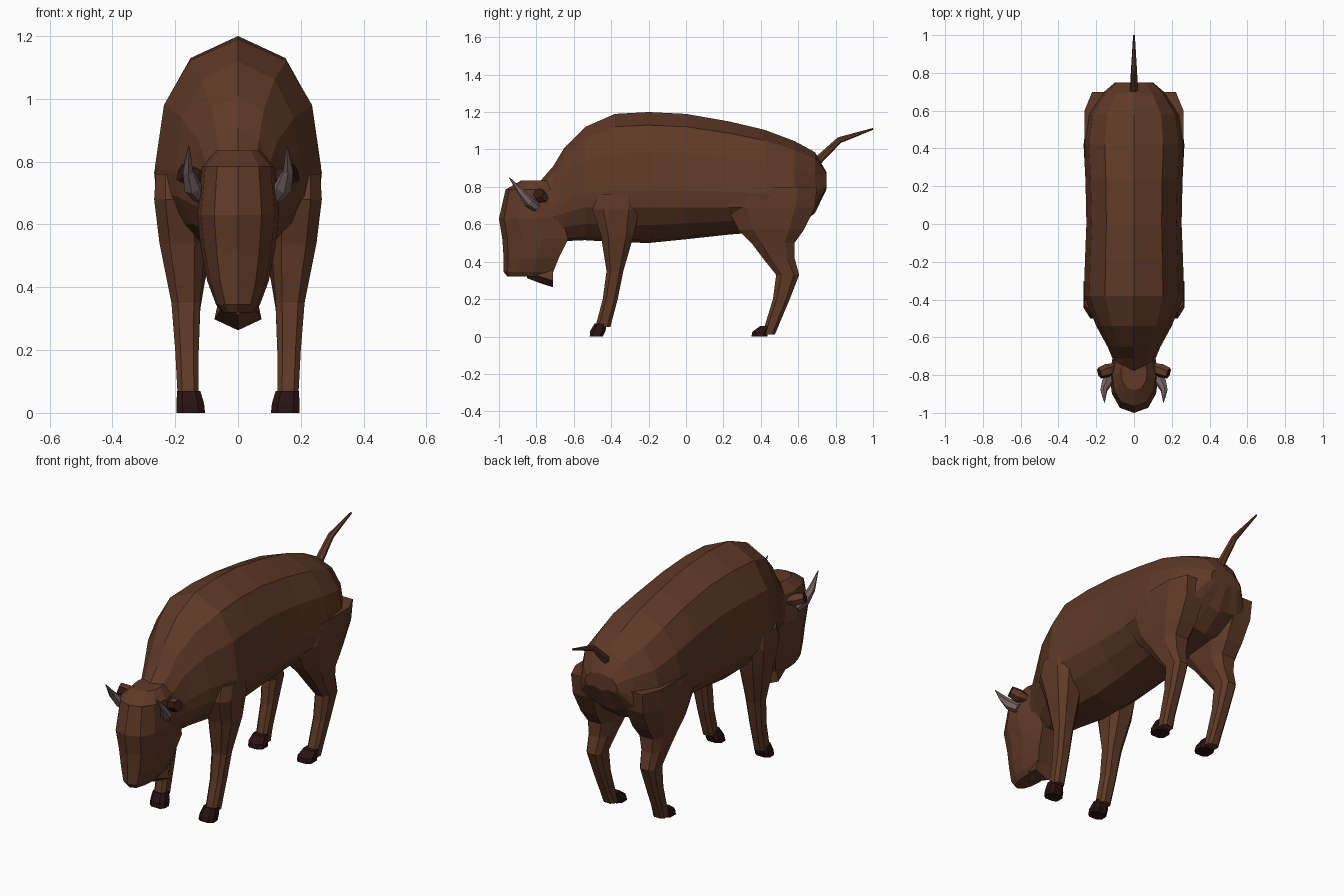
import bpy, bmesh, math
from mathutils import Vector

if "Cube" in bpy.data.objects:
    bpy.data.objects.remove(bpy.data.objects["Cube"])


def material(name, rgb):
    m = bpy.data.materials.new(name)
    m.diffuse_color = (*rgb, 1)
    m.use_nodes = True
    m.node_tree.nodes["Principled BSDF"].inputs["Base Color"].default_value = m.diffuse_color
    return m


HIDE = material("brown hide", (0.115, 0.042, 0.020))
HOOF = material("dark hoof", (0.022, 0.006, 0.007))
HORN = material("grey horn", (0.19, 0.125, 0.135))
INNER = material("ear inner", (0.035, 0.010, 0.007))


def loft(name, rings, mats, mirror=False, rule=None):
    """Skin closed rings of equal length, cap both ends."""
    bm = bmesh.new()
    vs = [[bm.verts.new(p) for p in r] for r in rings]
    n = len(rings[0])
    for a, b in zip(vs, vs[1:]):
        for i in range(n):
            bm.faces.new((a[i], a[(i + 1) % n], b[(i + 1) % n], b[i]))
    bm.faces.new(vs[0])
    bm.faces.new(vs[-1])
    bmesh.ops.recalc_face_normals(bm, faces=bm.faces)
    bm.normal_update()
    if rule:
        for f in bm.faces:
            f.material_index = rule(f)
    me = bpy.data.meshes.new(name)
    bm.to_mesh(me)
    bm.free()
    for m in mats:
        me.materials.append(m)
    ob = bpy.data.objects.new(name, me)
    bpy.context.collection.objects.link(ob)
    if mirror:
        ob.modifiers.new("Mirror", 'MIRROR')
    return ob


def symmetric(half):
    """Half outline (first and last on x = 0) to a full ring."""
    return half + [(-x, y, z) for x, y, z in half[-2:0:-1]]


def tube(path, sides, flat=1.0):
    """Rings around a path of (x, y, z, radius)."""
    pts = [Vector(p[:3]) for p in path]
    rings = []
    for i, p in enumerate(path):
        t = (pts[min(i + 1, len(pts) - 1)] - pts[max(i - 1, 0)]).normalized()
        u = t.cross(Vector((0.1, 0.3, 1))).normalized()
        v = t.cross(u)
        rings.append([pts[i] + p[3] * (math.cos(a) * u + flat * math.sin(a) * v)
                      for a in [2 * math.pi * (k + 0.5) / sides for k in range(sides)]])
    return rings


def box_ring(z, x0, x1, y0, y1):
    """Horizontal octagon inside the given limits."""
    cx, cy, rx, ry = (x0 + x1) / 2, (y0 + y1) / 2, (x1 - x0) / 2, (y1 - y0) / 2
    oct_ = [(1, -.55), (1, .55), (.55, 1), (-.55, 1), (-1, .55), (-1, -.55), (-.55, -1), (.55, -1)]
    return [(cx + a * rx, cy + b * ry, z) for a, b in oct_]


# Body with neck: y, top, half width, flank bottom, belly bottom
body = [(-.78, .83, .095, .62, .52), (-.71, .91, .115, .64, .51), (-.65, 1.01, .14, .66, .51),
        (-.54, 1.12, .20, .69, .515), (-.38, 1.19, .265, .69, .505), (-.2, 1.2, .26, .69, .50),
        (0, 1.19, .252, .69, .52), (.23, 1.15, .257, .69, .545), (.42, 1.105, .267, .69, .56),
        (.58, 1.045, .245, .69, .575), (.69, .985, .17, .715, .66), (.75, .88, .10, .80, .785)]
rings = []
for y, t, w, s, b in body:
    h = t - s
    rings.append(symmetric([(0, y, t), (.58 * w, y, t - .137 * h), (.89 * w, y, t - .42 * h),
                            (w, y, t - .82 * h), (.97 * w, y, s), (.74 * w, y, (s + b) / 2),
                            (.38 * w, y, b + .015), (0, y, b)]))
loft("body", rings, [HIDE])

# Head: z, front, back, half width
head = [(.835, -.88, -.72, .07), (.785, -.965, -.70, .115), (.63, -1.0, -.66, .13),
        (.52, -.982, -.63, .118), (.42, -.975, -.68, .098), (.345, -.975, -.71, .07), (.32, -.955, -.74, .05)]
rings = []
for z, f, k, w in head:
    d = k - f
    rings.append(symmetric([(0, f, z), (.58 * w, f + .08 * d, z), (.9 * w, f + .3 * d, z),
                            (w, f + .6 * d, z), (.8 * w, k, z), (0, k, z)]))
loft("head", rings, [HIDE])

# Lower jaw: y, bottom, half width
jaw = [(-.85, .312, .045), (-.78, .285, .06), (-.71, .263, .075)]
loft("lower_jaw", [symmetric([(0, y, .38), (.8 * w, y, .37), (w, y, b + .035), (0, y, b)])
                   for y, b, w in jaw], [HIDE])

# Legs: z, inner x, outer x, front y, back y
front = [(.76, .12, .262, -.47, -.26), (.68, .11, .267, -.50, -.25), (.54, .105, .25, -.455, -.28),
         (.35, .12, .212, -.425, -.335), (.20, .125, .20, -.445, -.365), (.05, .125, .192, -.485, -.405)]
hind = [(.80, .08, .262, .26, .70), (.69, .06, .262, .22, .69), (.57, .07, .25, .28, .63),
        (.50, .085, .235, .35, .58), (.42, .105, .22, .41, .58), (.33, .12, .21, .482, .605),
        (.20, .125, .20, .465, .555), (.07, .125, .193, .425, .50), (.01, .12, .19, .41, .475)]
loft("front_legs", [box_ring(*r) for r in front], [HIDE], True)
loft("hind_legs", [box_ring(*r) for r in hind], [HIDE], True)

# Hooves
loft("front_hooves", [box_ring(0, .105, .196, -.515, -.445), box_ring(.03, .108, .196, -.512, -.43),
                      box_ring(.07, .12, .194, -.488, -.425)], [HOOF], True)
loft("hind_hooves", [box_ring(0, .105, .196, .35, .435), box_ring(.025, .108, .196, .355, .44),
                     box_ring(.055, .12, .192, .395, .45)], [HOOF], True)

# Horns
loft("horns", tube([(.12, -.80, .69, .026), (.145, -.84, .72, .029), (.16, -.88, .77, .019),
                    (.156, -.945, .85, .002)], 6), [HORN], True)

# Ears with a dark opening
loft("ears", tube([(.09, -.755, .735, .02), (.14, -.775, .75, .036), (.183, -.79, .765, .03)], 6),
     [HIDE, INNER], True, lambda f: 1 if len(f.verts) == 6 or f.normal.y < -.6 else 0)

# Tail
loft("tail", tube([(0, .66, .90, .024), (0, .71, .945, .023), (0, .82, 1.05, .017),
                   (0, 1.0, 1.11, .005)], 6), [HIDE])
